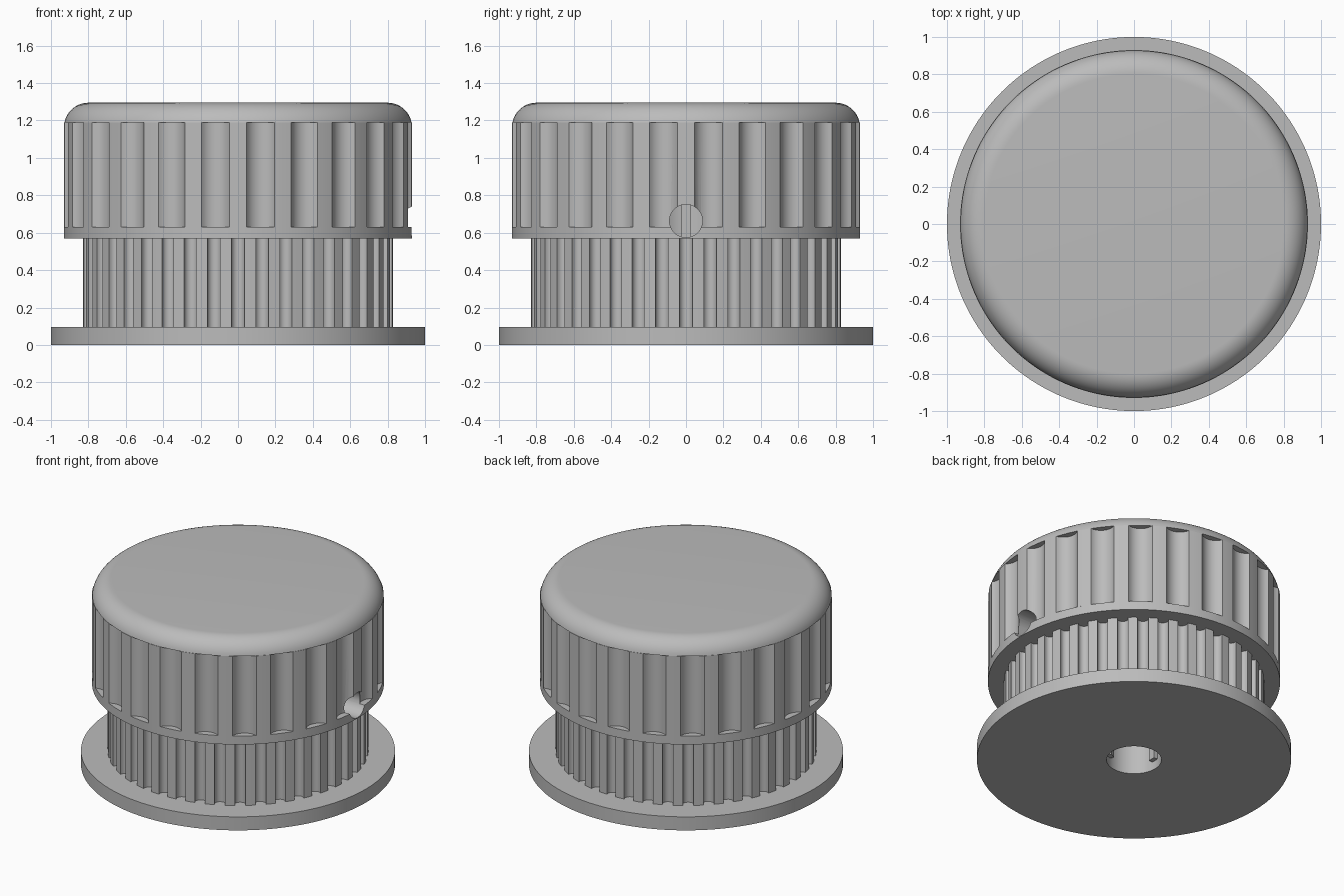
import bpy, bmesh
from math import sin, cos, pi, acos, atan2, radians
from mathutils import Matrix

cube = bpy.data.objects.get("Cube")
if cube:
    bpy.data.objects.remove(cube, do_unlink=True)

grey = bpy.data.materials.new("plain grey")
grey.use_nodes = True
grey.diffuse_color = (0.5, 0.5, 0.5, 1)
grey.node_tree.nodes["Principled BSDF"].inputs["Base Color"].default_value = (0.5, 0.5, 0.5, 1)


def circle(radius, count=192):
    return [(radius * cos(2 * pi * i / count), radius * sin(2 * pi * i / count))
            for i in range(count)]


def grooved_circle(radius, count, phase, groove_radius, groove_centre, steps, land_steps):
    """Circle outline with round grooves spaced evenly around it."""
    pitch = 2 * pi / count
    half = acos((radius ** 2 + groove_centre ** 2 - groove_radius ** 2)
                / (2 * radius * groove_centre))
    start = atan2(radius * sin(half), radius * cos(half) - groove_centre)
    points = []
    for k in range(count):
        a = (k + phase) * pitch
        for i in range(steps + 1):
            t = 2 * pi - start + (2 * start - 2 * pi) * i / steps
            x = groove_centre + groove_radius * cos(t)
            y = groove_radius * sin(t)
            points.append((x * cos(a) - y * sin(a), x * sin(a) + y * cos(a)))
        for i in range(1, land_steps):
            b = a + half + (pitch - 2 * half) * i / land_steps
            points.append((radius * cos(b), radius * sin(b)))
    return points


def loft(name, layers):
    """Closed solid through (outline, height) layers."""
    bm = bmesh.new()
    rings = [[bm.verts.new((x, y, z)) for x, y in outline] for outline, z in layers]
    n = len(rings[0])
    for low, high in zip(rings, rings[1:]):
        for i in range(n):
            j = (i + 1) % n
            bm.faces.new((low[i], low[j], high[j], high[i]))
    bm.faces.new(rings[0][::-1])
    bm.faces.new(rings[-1])
    mesh = bpy.data.meshes.new(name)
    bm.to_mesh(mesh)
    bm.free()
    mesh.materials.append(grey)
    obj = bpy.data.objects.new(name, mesh)
    bpy.context.collection.objects.link(obj)
    return obj


def activate(obj):
    bpy.ops.object.select_all(action='DESELECT')
    obj.select_set(True)
    bpy.context.view_layer.objects.active = obj


def cut(obj, cutter):
    activate(obj)
    mod = obj.modifiers.new("cut", 'BOOLEAN')
    mod.operation = 'DIFFERENCE'
    mod.solver = 'EXACT'
    mod.object = cutter
    bpy.ops.object.modifier_apply(modifier=mod.name)


# Main body
flange = loft("base_flange", [(circle(1), 0), (circle(1), 0.095)])
teeth = grooved_circle(0.83, 40, 0, 0.037, 0.815, 8, 2)
drum = loft("toothed_drum", [(teeth, 0.095), (teeth, 0.57)])
rim = loft("grip_rim", [(circle(0.93), 0.57), (circle(0.93), 0.63)])
flutes = grooved_circle(0.93, 24, 0.5, 0.09, 0.975, 10, 4)
grip = loft("fluted_grip", [(flutes, 0.63), (flutes, 1.19)])

# Rounded cap
cap_layers = []
for i in range(13):
    t = radians(11 + 79 * i / 12)
    cap_layers.append((circle(0.8 + 0.13 * cos(t)), 1.165 + 0.13 * sin(t)))
cap = loft("rounded_cap", cap_layers)

# Shaft bore and side screw hole
bore = loft("bore_cutter", [(circle(0.175, 64), -0.1), (circle(0.175, 64), 1.0)])
hole = loft("screw_cutter", [(circle(0.088, 48), 0), (circle(0.088, 48), 1.2)])
hole.data.transform(Matrix.Translation((0, 0, 0.663)) @ Matrix.Rotation(pi / 2, 4, 'Y'))
for part in (flange, drum, rim, grip):
    cut(part, bore)
for part in (rim, grip):
    cut(part, hole)
for cutter in (bore, hole):
    bpy.data.objects.remove(cutter, do_unlink=True)

# Splines inside the bore
section = [(0.145, -0.025), (0.19, -0.025), (0.19, 0.025), (0.145, 0.025)]
for k in range(3):
    spline = loft("bore_spline_%d" % (k + 1), [(section, 0.06), (section, 1.0)])
    spline.data.transform(Matrix.Rotation(radians(60 + 120 * k), 4, 'Z'))

# Smooth curved walls, crisp edges
for part in (flange, drum, rim, grip, cap):
    activate(part)
    bpy.ops.object.shade_smooth_by_angle(angle=radians(30))
